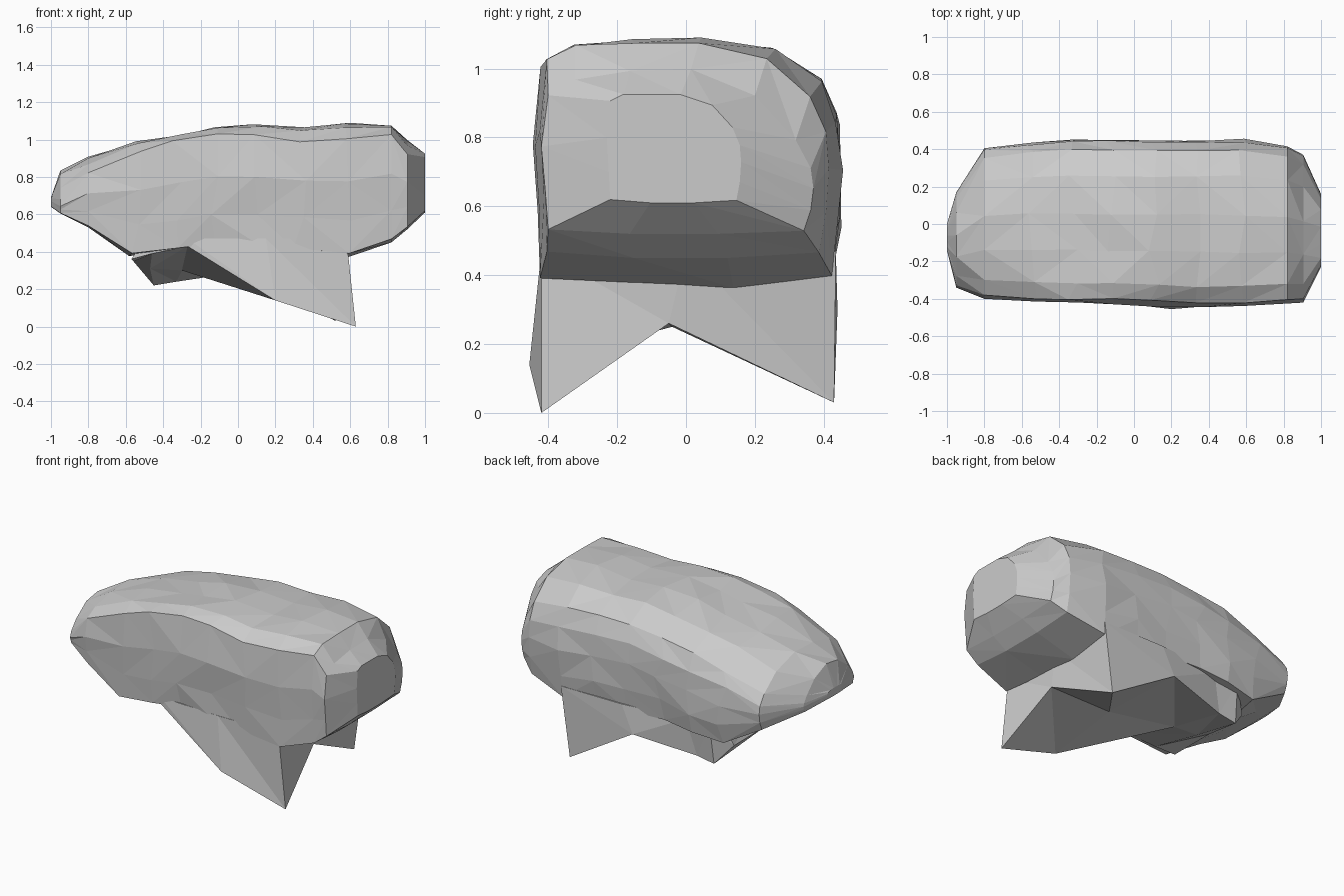
import bpy, bmesh, random
from mathutils import Vector

if "Cube" in bpy.data.objects:
    bpy.data.objects.remove(bpy.data.objects["Cube"])

random.seed(11)


def loft(name, rings, jitter=0.0):
    """Skin a list of equal-length closed rings, cap the ends, keep facets flat."""
    bm = bmesh.new()
    rows = []
    for i, ring in enumerate(rings):
        inner = 2 < i < len(rings) - 3
        j = jitter if inner else 0.0
        rows.append([bm.verts.new(Vector(p) + Vector((
            random.uniform(-3, 3) * j,
            random.uniform(-0.6, 0.6) * j,
            random.uniform(-0.8, 0.8) * j))) for p in ring])
    n = len(rows[0])
    for a, b in zip(rows, rows[1:]):
        for k in range(n):
            m = (k + 1) % n
            q = [a[k], a[m], b[m], b[k]]
            s = random.randint(0, 1)          # random diagonal for a chiselled look
            q = q[s:] + q[:s]
            bm.faces.new((q[0], q[1], q[2]))
            bm.faces.new((q[0], q[2], q[3]))
    bm.faces.new(rows[0])
    bm.faces.new(rows[-1])
    bmesh.ops.triangulate(bm, faces=[f for f in bm.faces if len(f.verts) > 4])
    bmesh.ops.recalc_face_normals(bm, faces=bm.faces)
    me = bpy.data.meshes.new(name)
    bm.to_mesh(me)
    bm.free()
    ob = bpy.data.objects.new(name, me)
    bpy.context.collection.objects.link(ob)
    return ob


# Boulder body: boxy cross-section (u across, v up), crisp front edge, softer back edge
section = [(-.95, .03), (-.35, .0), (.3, .0), (.93, .03),
           (.98, .25), (1, .5), (.98, .7), (.87, .86), (.57, .98),
           (.1, 1), (-.35, 1), (-.75, 1), (-.95, .94), (-1, .6), (-.97, .28)]
# x, y front, y back, z bottom, z top, top droop at the front, at the back
stations = [
    (-1.00, -.14, .00, .64, .69, 0, 0),
    (-.95, -.34, .17, .605, .835, .72, .65),
    (-.80, -.40, .405, .53, .91, .2, .4),
    (-.55, -.42, .435, .38, .985, .03, .12),
    (-.33, -.425, .455, .40, 1.025, 0, .08),
    (-.12, -.425, .45, .42, 1.06, 0, .05),
    (.10, -.435, .445, .42, 1.075, .03, .03),
    (.33, -.445, .45, .41, 1.07, .06, .03),
    (.58, -.44, .45, .37, 1.09, .06, .05),
    (.82, -.425, .415, .45, 1.075, .02, .17),
    (.905, -.42, .37, .52, 1.00, .12, .45),
    (1.00, -.23, .16, .61, .925, 0, .25),
]
rings = []
for x, yf, yb, zb, zt, df, db in stations:
    c, h = (yf + yb) / 2, (yb - yf) / 2
    rings.append([(x, c + u * h,
                   zb + v * (1 - (df if u < 0 else db) * u * u) * (zt - zb))
                  for u, v in section])
loft("boulder_body", rings, 0.012)

# Boulder base: wedge under the body ending in two pointed feet with an arched gap
# each row: front, middle, back underside points; the top stays inside the body
under = [
    [(-.57, -.32, .36), (-.56, 0, .35), (-.55, .30, .34)],
    [(-.46, -.36, .39), (-.47, 0, .31), (-.45, .36, .22)],
    [(-.27, -.40, .43), (-.30, 0, .30), (-.33, .36, .24)],
    [(.20, -.455, .14), (.15, -.04, .25), (.07, .44, .30)],
    [(.63, -.42, .00), (.57, -.05, .26), (.52, .43, .03)],
]
top_x = [-.50, -.44, -.27, .15, .58]
base = []
for (f, m, b), x in zip(under, top_x):
    yf, yb = max(f[1], -.42), min(b[1] + .03, .435)
    base.append([f, m, b, (x, yb, .47), (x, 0, .47), (x, yf, .47)])
loft("boulder_base", base)
